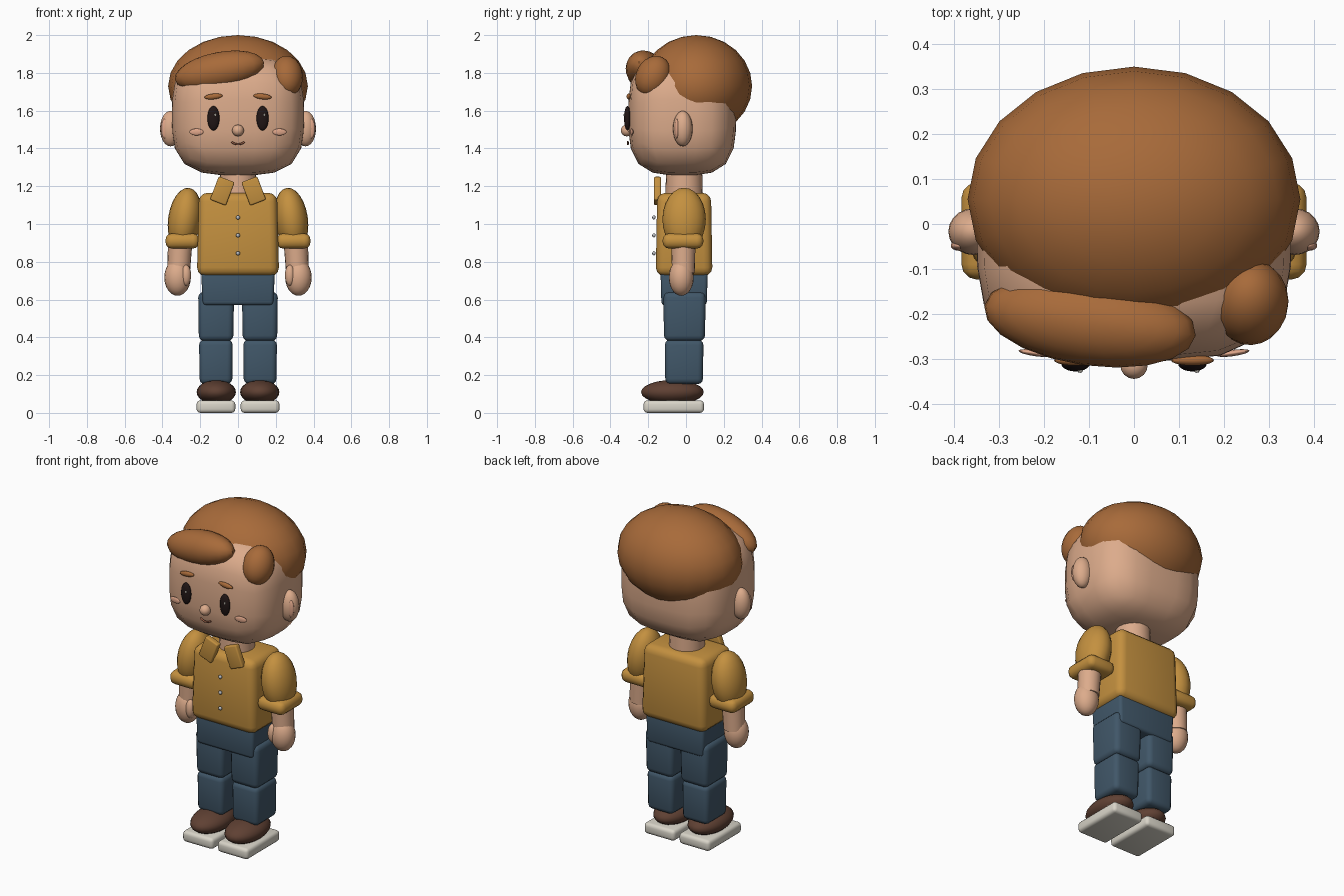
import bpy, bmesh, math
from mathutils import Vector

if "Cube" in bpy.data.objects:
    bpy.data.objects.remove(bpy.data.objects["Cube"])

def material(name, rgb):
    m = bpy.data.materials.new(name)
    m.diffuse_color = (*rgb, 1)
    m.use_nodes = True
    m.node_tree.nodes["Principled BSDF"].inputs["Base Color"].default_value = m.diffuse_color
    return m

SKIN = material("skin", (0.72, 0.41, 0.26))
HAIR = material("hair brown", (0.39, 0.145, 0.042))
SHIRT = material("shirt ochre", (0.55, 0.28, 0.05))
JEANS = material("denim blue", (0.052, 0.095, 0.14))
SHOE = material("shoe brown", (0.115, 0.052, 0.033))
SOLE = material("sole cream", (0.69, 0.66, 0.58))
EYE = material("eye dark", (0.015, 0.008, 0.008))
METAL = material("button grey", (0.5, 0.52, 0.55))
CHEEK = material("cheek", (0.74, 0.38, 0.25))
MOUTH = material("mouth", (0.36, 0.13, 0.07))

def finish(name, bm, mat, loc, rot=(0, 0, 0), angle=40):
    me = bpy.data.meshes.new(name)
    bm.to_mesh(me)
    bm.free()
    me.materials.append(mat)
    ob = bpy.data.objects.new(name, me)
    bpy.context.collection.objects.link(ob)
    ob.location = loc
    ob.rotation_euler = [math.radians(a) for a in rot]
    bpy.ops.object.select_all(action='DESELECT')
    ob.select_set(True)
    bpy.context.view_layer.objects.active = ob
    bpy.ops.object.shade_smooth_by_angle(angle=math.radians(angle))
    return ob

def ball(name, mat, loc, radii, rot=(0, 0, 0), seg=20):
    bm = bmesh.new()
    bmesh.ops.create_uvsphere(bm, u_segments=seg, v_segments=seg * 3 // 5, radius=1)
    bmesh.ops.scale(bm, vec=radii, verts=bm.verts)
    return finish(name, bm, mat, loc, rot)

def soft_block(name, mat, loc, radii, power, cuts=5):
    """Cube grid inflated to a rounded-box shape."""
    bm = bmesh.new()
    bmesh.ops.create_cube(bm, size=2)
    bmesh.ops.subdivide_edges(bm, edges=bm.edges[:], cuts=cuts, use_grid_fill=True)
    for v in bm.verts:
        p = Vector([math.tan(c * math.pi / 4) for c in v.co])
        v.co = p / sum(abs(c) ** power for c in p) ** (1 / power)
    bmesh.ops.scale(bm, vec=radii, verts=bm.verts)
    return finish(name, bm, mat, loc, angle=60)

def box(name, mat, loc, size, bevel, rot=(0, 0, 0), top=1.0, bottom=1.0):
    """Bevelled box, with optional taper of its top and bottom."""
    bm = bmesh.new()
    bmesh.ops.create_cube(bm, size=1)
    for v in bm.verts:
        k = top if v.co.z > 0 else bottom
        v.co = Vector((v.co.x * size[0] * k, v.co.y * size[1] * k, v.co.z * size[2]))
    bmesh.ops.bevel(bm, geom=bm.edges[:], offset=bevel, segments=3, profile=0.5, affect='EDGES')
    return finish(name, bm, mat, loc, rot)

def tube(name, mat, loc, r1, r2, depth, rot=(0, 0, 0)):
    bm = bmesh.new()
    bmesh.ops.create_cone(bm, cap_ends=True, segments=20, radius1=r1, radius2=r2, depth=depth)
    return finish(name, bm, mat, loc, rot)

# Head and hair
soft_block("head", SKIN, (0, -0.02, 1.575), (0.35, 0.285, 0.317), 3.3)
ball("hair_cap", HAIR, (0, 0.055, 1.73), (0.37, 0.295, 0.27))
ball("fringe", HAIR, (-0.098, -0.215, 1.81), (0.242, 0.1, 0.1), (0, -11, -8))
ball("side_tuft", HAIR, (0.26, -0.175, 1.783), (0.083, 0.09, 0.112), (-25, -10, -15))

# Face centre
ball("nose", SKIN, (0, -0.314, 1.495), (0.031, 0.031, 0.031), seg=16)
smile = bpy.data.curves.new("mouth", 'CURVE')
smile.dimensions = '3D'
smile.bevel_depth = 0.005
spline = smile.splines.new('POLY')
spline.points.add(6)
for i, p in enumerate(spline.points):
    t = i / 3 - 1
    p.co = (0.035 * t, -0.308, 1.422 + 0.013 * t * t, 1)
smile.materials.append(MOUTH)
bpy.context.collection.objects.link(bpy.data.objects.new("mouth", smile))

# Neck, torso and hips
tube("neck", SKIN, (0, -0.01, 1.21), 0.1, 0.095, 0.18)
box("torso", SHIRT, (0, -0.01, 0.945), (0.435, 0.3, 0.44), 0.045, top=0.95)
box("hips", JEANS, (0, -0.01, 0.66), (0.39, 0.25, 0.18), 0.018, bottom=0.96)
for i, z in enumerate((1.035, 0.94, 0.845)):
    ball(f"button_{i + 1}", METAL, (0, -0.17, z), (0.011, 0.009, 0.011), seg=12)

for side, s in (("left", 1), ("right", -1)):
    # Facial features
    ball(f"{side}_eye", EYE, (s * 0.13, -0.31, 1.56), (0.032, 0.018, 0.065))
    ball(f"{side}_eye_glint", SOLE, (s * 0.13 + 0.01, -0.327, 1.578), (0.006, 0.004, 0.007), seg=8)
    ball(f"{side}_brow", HAIR, (s * 0.13, -0.303, 1.675), (0.048, 0.012, 0.015), (0, s * 6, 0))
    ball(f"{side}_cheek", CHEEK, (s * 0.22, -0.287, 1.487), (0.037, 0.007, 0.018), (0, 0, s * 8))
    ball(f"{side}_ear", SKIN, (s * 0.357, -0.017, 1.505), (0.056, 0.052, 0.094))
    ball(f"{side}_inner_ear", CHEEK, (s * 0.388, -0.048, 1.505), (0.02, 0.012, 0.052), seg=16)

    # Collar flap
    box(f"{side}_collar", SHIRT, (s * 0.083, -0.151, 1.175), (0.09, 0.037, 0.132), 0.008, (0, -s * 21, 0))

    # Arm
    ball(f"{side}_sleeve", SHIRT, (s * 0.282, -0.01, 1.025), (0.088, 0.115, 0.168), (0, -s * 8, 0))
    box(f"{side}_cuff", SHIRT, (s * 0.294, -0.016, 0.91), (0.18, 0.215, 0.08), 0.034)
    tube(f"{side}_forearm", SKIN, (s * 0.31, -0.014, 0.83), 0.06, 0.065, 0.18, (0, -s * 3, 0))
    ball(f"{side}_hand", SKIN, (s * 0.32, -0.025, 0.717), (0.07, 0.066, 0.097))
    ball(f"{side}_thumb", SKIN, (s * 0.275, -0.062, 0.728), (0.027, 0.028, 0.056), seg=16)

    # Leg
    box(f"{side}_thigh", JEANS, (s * 0.116, -0.008, 0.51), (0.19, 0.225, 0.26), 0.03, bottom=0.96)
    box(f"{side}_shin", JEANS, (s * 0.117, -0.01, 0.27), (0.178, 0.205, 0.235), 0.028, bottom=0.97)

    # Shoe
    ball(f"{side}_shoe", SHOE, (s * 0.115, -0.072, 0.11), (0.104, 0.166, 0.064))
    box(f"{side}_sole", SOLE, (s * 0.117, -0.065, 0.033), (0.205, 0.32, 0.066), 0.02)
